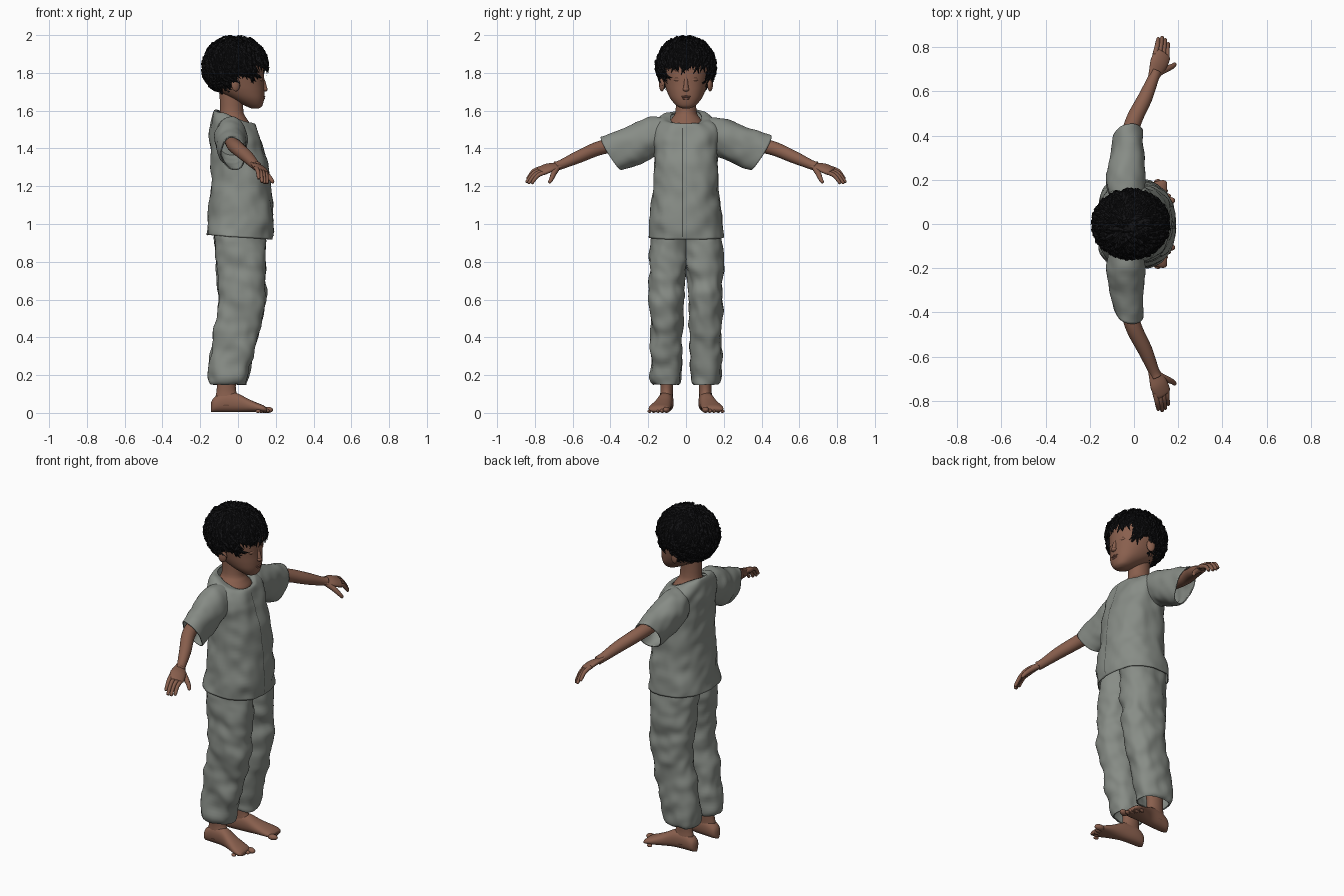
import bpy, bmesh, math, random
from mathutils import Vector, noise
from mathutils.bvhtree import BVHTree

if "Cube" in bpy.data.objects:
    bpy.data.objects.remove(bpy.data.objects["Cube"])

random.seed(4)


def material(name, rgb):
    m = bpy.data.materials.new(name)
    m.diffuse_color = (*rgb, 1)
    m.use_nodes = True
    m.node_tree.nodes["Principled BSDF"].inputs["Base Color"].default_value = m.diffuse_color
    return m


SKIN = material("warm brown skin", (0.25, 0.115, 0.075))
LIP = material("lip brown", (0.20, 0.085, 0.06))
CLOTH = material("grey green cloth", (0.245, 0.265, 0.24))
SEAM = material("dark seam", (0.06, 0.065, 0.06))
HAIR = material("black hair", (0.006, 0.006, 0.007))


def finish(name, bm, mat):
    bmesh.ops.recalc_face_normals(bm, faces=bm.faces[:])
    for f in bm.faces:
        f.smooth = True
    me = bpy.data.meshes.new(name)
    bm.to_mesh(me)
    bm.free()
    me.materials.append(mat)
    ob = bpy.data.objects.new(name, me)
    bpy.context.collection.objects.link(ob)
    return ob


def smooth_rings(rings, sub):
    """Catmull-Rom interpolation of ring centre and both half axes."""
    out, n = [], len(rings)
    for i in range(n - 1):
        q = [rings[max(0, min(n - 1, i + k))] for k in (-1, 0, 1, 2)]
        for s in range(sub):
            t = s / sub
            out.append([0.5 * (2 * b + (c - a) * t + (2 * a - 5 * b + 4 * c - d) * t * t
                               + (3 * b - a - 3 * c + d) * t ** 3) for a, b, c, d in zip(*q)])
    return out + [list(rings[-1])]


def loft(name, rings, mat, sides=32, sub=4, power=2.0, wrinkle=0.0, thick=0.0):
    """Rings are (centre, half axis u, half axis v); thick leaves the ends open."""
    data = [tuple(Vector(p) for p in r) for r in rings]
    bm, prev = bmesh.new(), None
    e = 2 / power
    for c, u, v in smooth_rings(data, sub):
        row = []
        for k in range(sides):
            a = math.tau * k / sides
            ca, sa = math.cos(a), math.sin(a)
            row.append(bm.verts.new(c + u * math.copysign(abs(ca) ** e, ca)
                                    + v * math.copysign(abs(sa) ** e, sa)))
        if prev:
            for k in range(sides):
                j = (k + 1) % sides
                bm.faces.new((prev[k], prev[j], row[j], row[k]))
        elif not thick:
            bm.faces.new(row[::-1])
        prev = row
    if not thick:
        bm.faces.new(prev)
    if wrinkle:
        bmesh.ops.recalc_face_normals(bm, faces=bm.faces[:])
        bm.normal_update()
        for v in bm.verts:
            x, y, z = v.co
            w = noise.noise(Vector((x * 9 + z * 5, y * 9 - z * 3, z * 11)))
            w += 0.6 * noise.noise(Vector((x * 20, y * 20 + z * 8, z * 14)))
            v.co += v.normal * wrinkle * w
    ob = finish(name, bm, mat)
    if thick:
        so = ob.modifiers.new("cloth thickness", 'SOLIDIFY')
        so.thickness, so.offset = thick, -1
    return ob


def zring(z, xb, xf, y0, y1, tilt=0.0):
    return (((xb + xf) / 2, (y0 + y1) / 2, z), ((xf - xb) / 2, 0, tilt), (0, (y1 - y0) / 2, 0))


def tube(name, pts, radii, mat, sides=14, sub=4, side=None, flat=1.0):
    pts, rings = [Vector(p) for p in pts], []
    for i, p in enumerate(pts):
        d = (pts[min(i + 1, len(pts) - 1)] - pts[max(i - 1, 0)]).normalized()
        ref = Vector(side) if side else Vector((1, 0, 0.1))
        u = (ref - d * ref.dot(d)).normalized()
        rings.append((p, u * radii[i], d.cross(u) * radii[i] * flat))
    return loft(name, rings, mat, sides, sub)


def ball(name, c, r, mat, turn=0.0):
    bm = bmesh.new()
    bmesh.ops.create_uvsphere(bm, u_segments=20, v_segments=12, radius=1)
    ob = finish(name, bm, mat)
    ob.location, ob.scale, ob.rotation_euler = c, r, (0, 0, turn)
    return ob


# Head, neck and face
loft("head", [zring(z, b, f, -w, w) for z, b, f, w in (
    (1.612, .07, .11, .02), (1.625, .04, .128, .048), (1.66, -.03, .138, .08),
    (1.70, -.10, .14, .10), (1.74, -.14, .138, .112), (1.80, -.165, .137, .124),
    (1.87, -.165, .132, .126), (1.93, -.13, .105, .10), (1.965, -.06, .05, .05))],
    SKIN, 40, 4, 2.2)
loft("neck", [zring(z, b, f, -w, w) for z, b, f, w in (
    (1.46, -.11, .06, .11), (1.52, -.115, .067, .105), (1.56, -.105, .045, .075),
    (1.60, -.095, .028, .055), (1.73, -.10, .03, .055))], SKIN)
tube("nose_bridge", [(.128, 0, 1.78), (.137, 0, 1.745), (.141, 0, 1.715)], [.007, .011, .014], SKIN,
     side=(0, 1, 0))
ball("nose_tip", (.142, 0, 1.713), (.015, .017, .012), SKIN)
ball("upper_lip", (.134, 0, 1.674), (.011, .027, .006), LIP)
ball("lower_lip", (.132, 0, 1.664), (.011, .022, .007), LIP)

# Hair cap over the skull, with a hairline that depends on direction
HC, HR = Vector((-.015, 0, 1.835)), Vector((.162, .145, .15))


def hairline(p):
    a = abs(math.degrees(math.atan2(p.y, p.x + .015)))
    return 1.855 if a < 50 else 1.79 if a < 98 else 1.69


bm = bmesh.new()
bmesh.ops.create_icosphere(bm, subdivisions=4, radius=1)
for v in bm.verts:
    v.co = HC + v.co * HR
bmesh.ops.delete(bm, geom=[v for v in bm.verts if v.co.z < hairline(v.co) - .012], context='VERTS')
finish("hair_cap", bm, HAIR)

# Pointed tufts combed away from the crown
bm = bmesh.new()
COUNT = 1500
for i in range(COUNT):
    zz = 1 - 2 * (i + .5) / COUNT
    a = i * 2.399963
    s = math.sqrt(1 - zz * zz)
    unit = Vector((s * math.cos(a), s * math.sin(a), zz))
    p = HC + unit * HR
    if p.z < hairline(p):
        continue
    n = Vector((unit.x / HR.x, unit.y / HR.y, unit.z / HR.z)).normalized()
    d = Vector((p.x + .05, p.y, -.10)) + Vector([random.uniform(-.07, .07) for _ in range(3)])
    d = (d - n * d.dot(n)).normalized()
    side = n.cross(d)
    length = random.uniform(.045, .09)
    if p.z < 1.76:
        length *= .65
    lift = random.uniform(.004, .016)
    spine = [(p - n * .006, .010), (p + d * length * .5 + n * (lift - .002), .009),
             (p + d * length + n * (lift - length * length * 2.6), .0)]
    rows = []
    for c, w in spine:
        pts = [c + side * w, c + n * w * .6, c - side * w, c - n * w * .6] if w else [c]
        for q in pts:
            q.z = min(q.z, 2.0)
        rows.append([bm.verts.new(q) for q in pts])
    for k in range(4):
        j = (k + 1) % 4
        bm.faces.new((rows[0][k], rows[0][j], rows[1][j], rows[1][k]))
        bm.faces.new((rows[1][k], rows[1][j], rows[2][0]))
tufts = finish("hair_tufts", bm, HAIR)
for f in tufts.data.polygons:
    f.use_smooth = False

# Shirt body, open at the hem and tilted neckline
shirt = loft("shirt_body", [zring(z, b, f, -w, w, t) for z, b, f, w, t in (
    (.93, -.165, .182, .20, -.012), (1.05, -.157, .187, .188, 0), (1.20, -.145, .175, .172, 0),
    (1.35, -.142, .150, .170, 0), (1.46, -.148, .125, .180, -.01), (1.525, -.145, .100, .172, -.025),
    (1.563, -.130, .085, .125, -.037), (1.562, -.112, .072, .082, -.042))],
    CLOTH, 72, 8, 2.3, .010, .006)

# Front closing seam draped on the shirt
bm = bmesh.new()
bm.from_mesh(shirt.data)
tree = BVHTree.FromBMesh(bm)
bm.free()
bm, prev = bmesh.new(), None
for i in range(60):
    z = .93 + i * .0098
    row = []
    for y in (-.021, -.017):
        hit = tree.ray_cast(Vector((1, y, z)), Vector((-1, 0, 0)))[0]
        if hit and hit.x > .02:
            row.append(bm.verts.new(hit + Vector((.002, 0, 0))))
    if prev and len(row) == 2:
        bm.faces.new((prev[0], prev[1], row[1], row[0]))
    prev = row if len(row) == 2 else None
finish("shirt_front_seam", bm, SEAM)

# Mirrored parts
for s, tag in ((1, "left"), (-1, "right")):
    def m(p):
        return (p[0], p[1] * s, p[2])

    def mr(rings):
        return [tuple(m(p) for p in r) for r in rings]

    ball(tag + "_ear", m((-.012, .128, 1.738)), (.024, .013, .036), SKIN, -.35 * s)
    ball(tag + "_eyelid", m((.121, .045, 1.765)), (.011, .02, .011), SKIN, .3 * s)

    # Sleeve and trouser leg
    loft(tag + "_sleeve", mr([
        ((-.035, .09, 1.475), (.075, 0, 0), (0, 0, .085)),
        ((-.038, .19, 1.455), (.088, 0, 0), (0, .012, .105)),
        ((-.035, .29, 1.412), (.078, .01, 0), (0, .035, .098)),
        ((-.025, .395, 1.373), (.066, .012, -.01), (0, .055, .088))]),
        CLOTH, 44, 8, 2.1, .009, .006)
    loft(tag + "_trouser_leg", mr([zring(*r) for r in (
        (.15, -.145, .040, .038, .172), (.18, -.157, .048, .025, .188), (.30, -.147, .080, .020, .190),
        (.40, -.132, .105, .020, .190), (.50, -.115, .130, .020, .190), (.60, -.105, .150, .014, .195),
        (.70, -.110, .146, .007, .195), (.80, -.117, .145, -.006, .195), (.90, -.122, .145, -.012, .190),
        (1.0, -.12, .14, -.012, .17))]), CLOTH, 48, 7, 2.3, .013, .006)

    # Arm, palm, fingers and thumb
    tube(tag + "_arm", [m(p) for p in ((-.035, .22, 1.46), (-.022, .38, 1.42), (.0, .47, 1.398),
         (.05, .57, 1.355), (.088, .66, 1.315), (.10, .69, 1.306))],
         [.043, .039, .037, .033, .025, .025], SKIN, 20)
    w = Vector((.86, -.36, -.36)).normalized()
    tube(tag + "_palm", [m(p) for p in ((.08, .645, 1.32), (.096, .685, 1.308), (.112, .725, 1.298),
         (.127, .762, 1.282), (.132, .772, 1.277))], [.022, .032, .043, .042, .034], SKIN, 20,
         side=m(w), flat=.42)
    for i, k in enumerate((.85, 1, .97, .86)):
        base = Vector((.122, .752, 1.286)) - w * (i - 1.5) * -.0215
        mid = base + Vector((.012 - .004 * i, .050, -.020)) * k
        tip = mid + Vector((.006, .036, -.045)) * k
        end = tip + (tip - mid) * .12
        tube(f"{tag}_finger_{i + 1}", [m(p) for p in (base, mid, tip, end)],
             [.0115, .011, .0085, .003], SKIN, 10)
    tube(tag + "_thumb", [m(p) for p in ((.105, .68, 1.30), (.145, .70, 1.268), (.172, .712, 1.24),
         (.184, .722, 1.222), (.186, .725, 1.217))], [.016, .015, .012, .009, .003], SKIN, 10)

    # Ankle, foot and toes
    loft(tag + "_ankle", mr([zring(*r) for r in (
        (.04, -.12, .01, .068, .145), (.09, -.118, .0, .07, .138), (.14, -.112, -.012, .068, .136),
        (.30, -.115, .01, .06, .145))]), SKIN, 24)
    loft(tag + "_foot", mr([((x, y, h + .004), (0, hw, 0), (0, 0, h)) for x, y, hw, h in (
        (-.142, .103, .012, .026), (-.128, .103, .032, .038), (-.08, .104, .039, .052),
        (-.01, .110, .040, .051), (.05, .124, .048, .036), (.10, .137, .056, .025),
        (.135, .143, .055, .018), (.150, .143, .046, .012))]), SKIN, 24, 4, 2.3)
    for i in range(5):
        r = .019 if i == 0 else .0135 - .0008 * i
        ball(f"{tag}_toe_{i + 1}", m((.158 - .009 * i - .002 * i * i * .5, .103 + .0225 * i, r * .85)),
             (r * 1.5, r * .95, r * .85), SKIN, .2 * s)
